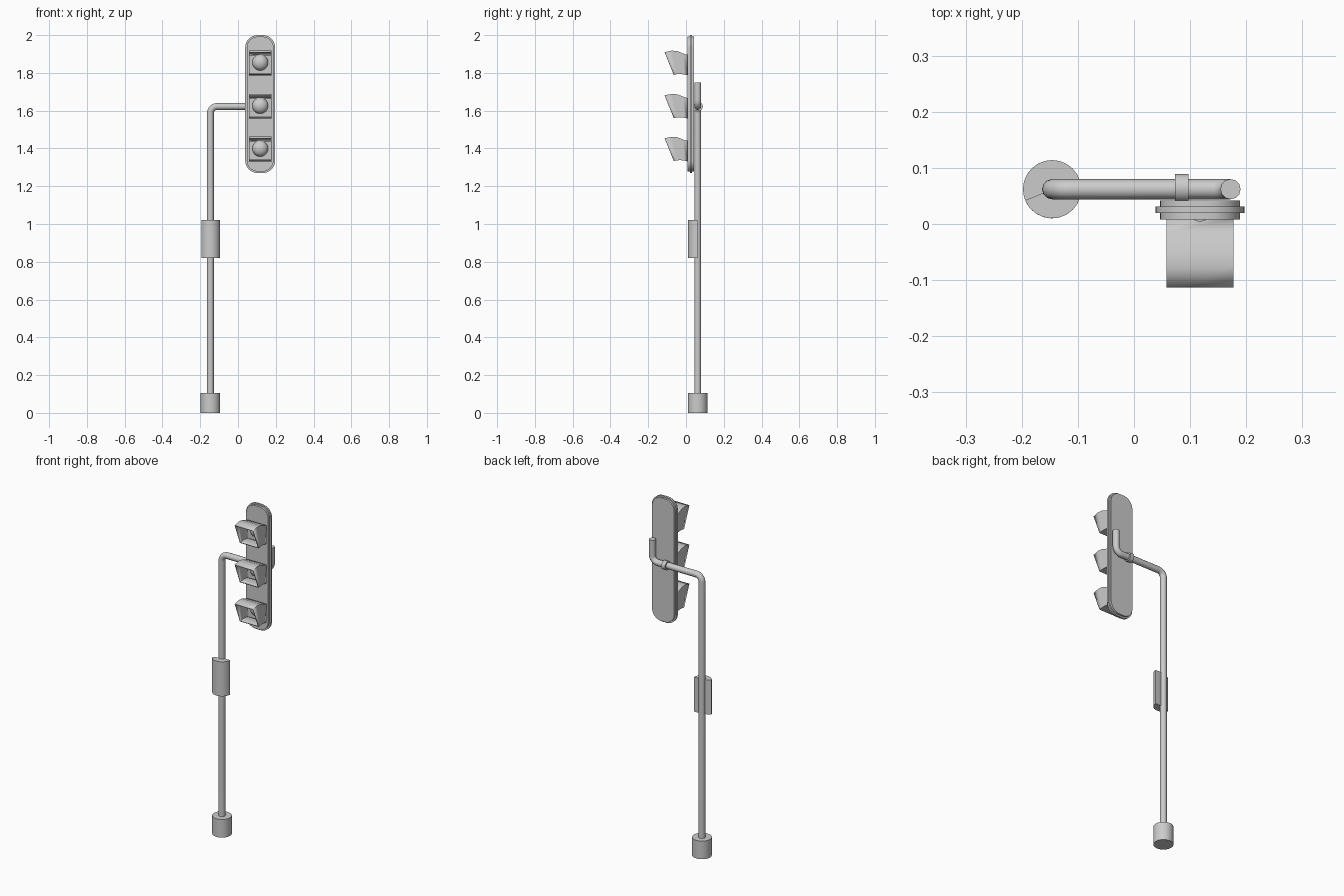
import bpy, bmesh, math
from mathutils import Vector

if "Cube" in bpy.data.objects:
    bpy.data.objects.remove(bpy.data.objects["Cube"])

POLE_X, POLE_Y = -0.146, 0.062
HEAD_X, HEAD_Z = 0.1175, 1.635


def mesh_object(name, bm, smooth=True):
    bmesh.ops.recalc_face_normals(bm, faces=bm.faces)
    me = bpy.data.meshes.new(name)
    bm.to_mesh(me)
    bm.free()
    ob = bpy.data.objects.new(name, me)
    bpy.context.collection.objects.link(ob)
    if smooth:
        smooth_edges(ob)
    return ob


def smooth_edges(ob):
    bpy.ops.object.select_all(action='DESELECT')
    ob.select_set(True)
    bpy.context.view_layer.objects.active = ob
    bpy.ops.object.shade_smooth_by_angle(angle=math.radians(35))


def prism(name, points, direction):
    """Extrude a closed outline along a direction."""
    bm = bmesh.new()
    face = bm.faces.new([bm.verts.new(p) for p in points])
    ext = bmesh.ops.extrude_face_region(bm, geom=[face], use_keep_orig=True)
    moved = [g for g in ext['geom'] if isinstance(g, bmesh.types.BMVert)]
    bmesh.ops.translate(bm, verts=moved, vec=direction)
    return mesh_object(name, bm)


def arc(cx, cy, r, start, end, steps):
    return [(cx + r * math.cos(math.radians(start + (end - start) * i / steps)),
             cy + r * math.sin(math.radians(start + (end - start) * i / steps)))
            for i in range(steps + 1)]


def rounded_plate(name, half_w, half_h, r, y0, y1):
    pts = []
    for sx, sz, a in ((1, 1, 0), (-1, 1, 90), (-1, -1, 180), (1, -1, 270)):
        pts += arc(HEAD_X + sx * (half_w - r), HEAD_Z + sz * (half_h - r), r, a, a + 90, 8)
    return prism(name, [(x, y0, z) for x, z in pts], (0, y1 - y0, 0))


# Footing and the partial cylinder button box on the pole
prism("base", [(x, y, 0) for x, y in arc(POLE_X, POLE_Y, 0.052, 0, 345, 23)], (0, 0, 0.105))
sector = [(POLE_X, POLE_Y)] + arc(POLE_X, POLE_Y, 0.052, 202.5, 360, 10)
prism("button_box", [(x, y, 0.82) for x, y in sector], (0, 0, 0.2))

# Bent pole: up, across, then up behind the signal head
arm_z, end_x, bend = 1.622, 0.172, 0.035
path = [(POLE_X, 0.09)]
path += arc(POLE_X + bend, arm_z - bend, bend, 180, 90, 8)
path += arc(end_x - bend, arm_z + bend, bend, 270, 360, 8)
path += [(end_x, 1.75)]
curve = bpy.data.curves.new("pole", 'CURVE')
curve.dimensions = '3D'
curve.bevel_depth = 0.018
curve.bevel_resolution = 4
curve.use_fill_caps = True
spline = curve.splines.new('POLY')
spline.points.add(len(path) - 1)
for p, (x, z) in zip(spline.points, path):
    p.co = (x, POLE_Y, z, 1)
pole = bpy.data.objects.new("pole", curve)
bpy.context.collection.objects.link(pole)
pole.select_set(True)
bpy.context.view_layer.objects.active = pole
bpy.ops.object.select_all(action='DESELECT')
pole.select_set(True)
bpy.ops.object.convert(target='MESH')
smooth_edges(bpy.context.view_layer.objects.active)

# Clamp joining arm and head
prism("clamp", [(0.073, y, z) for y, z in arc(0.064, arm_z, 0.025, 0, 345, 23)], (0.024, 0, 0))

# Signal head with a protruding rim
rounded_plate("signal_head", 0.071, 0.357, 0.058, 0.008, 0.042)
rounded_plate("head_rim", 0.0795, 0.365, 0.066, 0.02, 0.031)

# Hood side profile: top and bottom (y, z) pairs from back to front
top = [(0.010, 0.040), (-0.015, 0.048), (-0.045, 0.060), (-0.075, 0.063), (-0.113, 0.055)]
bottom = [(0.010, -0.068), (-0.010, -0.063), (-0.030, -0.061), (-0.048, -0.062), (-0.065, -0.065)]


def hood(name, z):
    bm = bmesh.new()
    rings = []
    for (ty, tz), (by, bz) in zip(top, bottom):
        rings.append([bm.verts.new((HEAD_X + sx * 0.06, y, z + h))
                      for sx, y, h in ((-1, by, bz), (1, by, bz), (1, ty, tz), (-1, ty, tz))])
    for a, b in zip(rings, rings[1:]):
        for i in range(4):
            j = (i + 1) % 4
            bm.faces.new((a[i], a[j], b[j], b[i]))
    ob = mesh_object(name, bm)
    # Outward normals: walls grow inwards
    me = ob.data
    mid = Vector((HEAD_X, -0.03, z))
    if sum((f.center - mid).dot(f.normal) for f in me.polygons) < 0:
        me.flip_normals()
    mod = ob.modifiers.new("wall", 'SOLIDIFY')
    mod.thickness = 0.005
    mod.offset = -1


# Three lamps, each a hood around a domed lens
for label, z in (("top", 1.855), ("middle", 1.626), ("bottom", 1.399)):
    hood(label + "_hood", z)
    bm = bmesh.new()
    bmesh.ops.create_uvsphere(bm, u_segments=24, v_segments=14, radius=0.042)
    bmesh.ops.scale(bm, vec=(1, 0.8, 1), verts=bm.verts)
    bmesh.ops.translate(bm, vec=(HEAD_X, 0.006, z), verts=bm.verts)
    bmesh.ops.bisect_plane(bm, geom=bm.verts[:] + bm.edges[:] + bm.faces[:],
                           plane_co=(0, 0.02, 0), plane_no=(0, 1, 0), clear_outer=True)
    mesh_object(label + "_lens", bm)

# Stand the pole exactly inside the footing
bpy.ops.object.select_all(action='DESELECT')
